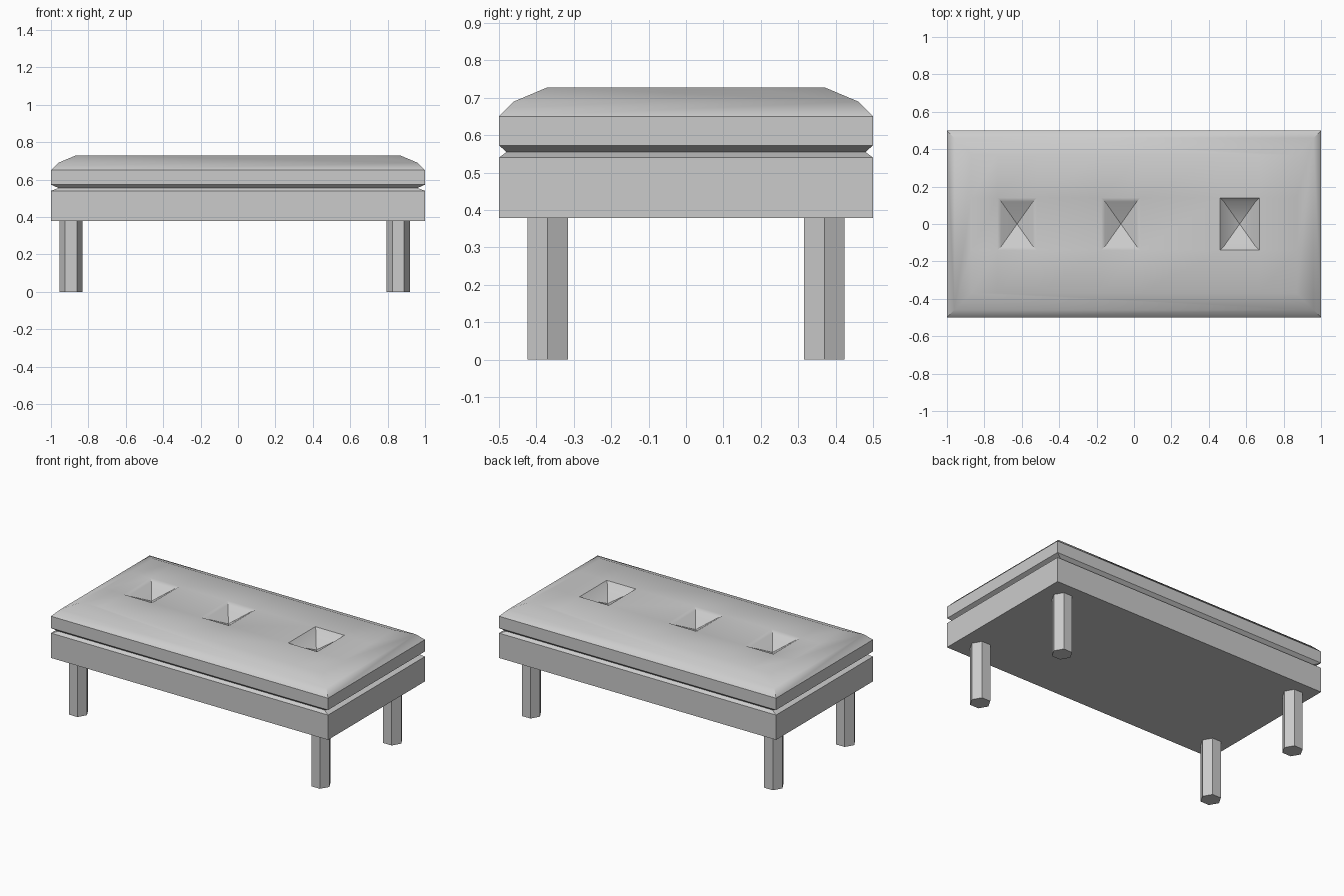
import bpy, bmesh, math
from mathutils import Matrix, Vector

if "Cube" in bpy.data.objects:
    bpy.data.objects.remove(bpy.data.objects["Cube"])


def finish(bm, name, angle):
    bmesh.ops.recalc_face_normals(bm, faces=bm.faces[:])
    mesh = bpy.data.meshes.new(name)
    bm.to_mesh(mesh)
    bm.free()
    ob = bpy.data.objects.new(name, mesh)
    bpy.context.collection.objects.link(ob)
    bpy.ops.object.select_all(action='DESELECT')
    ob.select_set(True)
    bpy.context.view_layer.objects.active = ob
    if angle:
        bpy.ops.object.shade_smooth_by_angle(angle=math.radians(angle))
    return ob


# Padded bench: rectangular rings (half x, half y, z) lofted upwards
RINGS = [(1, .5, .378), (1, .5, .54), (.96, .48, .555), (1, .5, .573),
         (1, .5, .65), (.96, .46, .69), (.87, .37, .728)]
bm = bmesh.new()
rings = [[bm.verts.new((sx * x, sy * y, z))
          for sx, sy in ((-1, -1), (1, -1), (1, 1), (-1, 1))] for x, y, z in RINGS]
for a, b in zip(rings, rings[1:]):
    for i in range(4):
        j = (i + 1) % 4
        bm.faces.new((a[i], a[j], b[j], b[i]))
bm.faces.new(rings[0][::-1])
bm.faces.new(rings[-1])
bm.normal_update()

# Tufted pits in the flat top: centre x, rim drop
PITS = [(-.625, .012), (-.07, .012), (.565, .022)]
HX, HY, TOP = .105, .14, .728


def top_faces():
    return [f for f in bm.faces if all(abs(v.co.z - TOP) < 1e-5 for v in f.verts)]


def cut(point, normal):
    faces = top_faces()
    edges = {e for f in faces for e in f.edges}
    verts = {v for f in faces for v in f.verts}
    bmesh.ops.bisect_plane(bm, geom=faces + list(edges) + list(verts),
                           plane_co=point, plane_no=normal)


for s in (-1, 1):
    cut((0, s * HY, 0), (0, 1, 0))
    for x, _ in PITS:
        cut((x + s * HX, 0, 0), (1, 0, 0))

for x, drop in PITS:
    centre = Vector((x, 0, TOP))
    face = min(top_faces(), key=lambda f: (f.calc_center_median() - centre).length)
    bmesh.ops.inset_individual(bm, faces=[face], thickness=.02, use_even_offset=True)
    for v in face.verts:
        v.co.z = TOP - drop
    apex = bmesh.ops.poke(bm, faces=[face])['verts'][0]
    apex.co.z = TOP - .07
finish(bm, "padded_bench", 35)

# Hexagonal legs
for side, x in (("left", -.893), ("right", .857)):
    for end, y in (("front", -.37), ("back", .37)):
        bm = bmesh.new()
        bmesh.ops.create_cone(bm, cap_ends=True, segments=6, radius1=.0625,
                              radius2=.0625, depth=.38,
                              matrix=Matrix.Translation((x, y, .19)) @ Matrix.Rotation(math.pi / 2, 4, 'Z'))
        finish(bm, f"{end}_{side}_leg", None)
